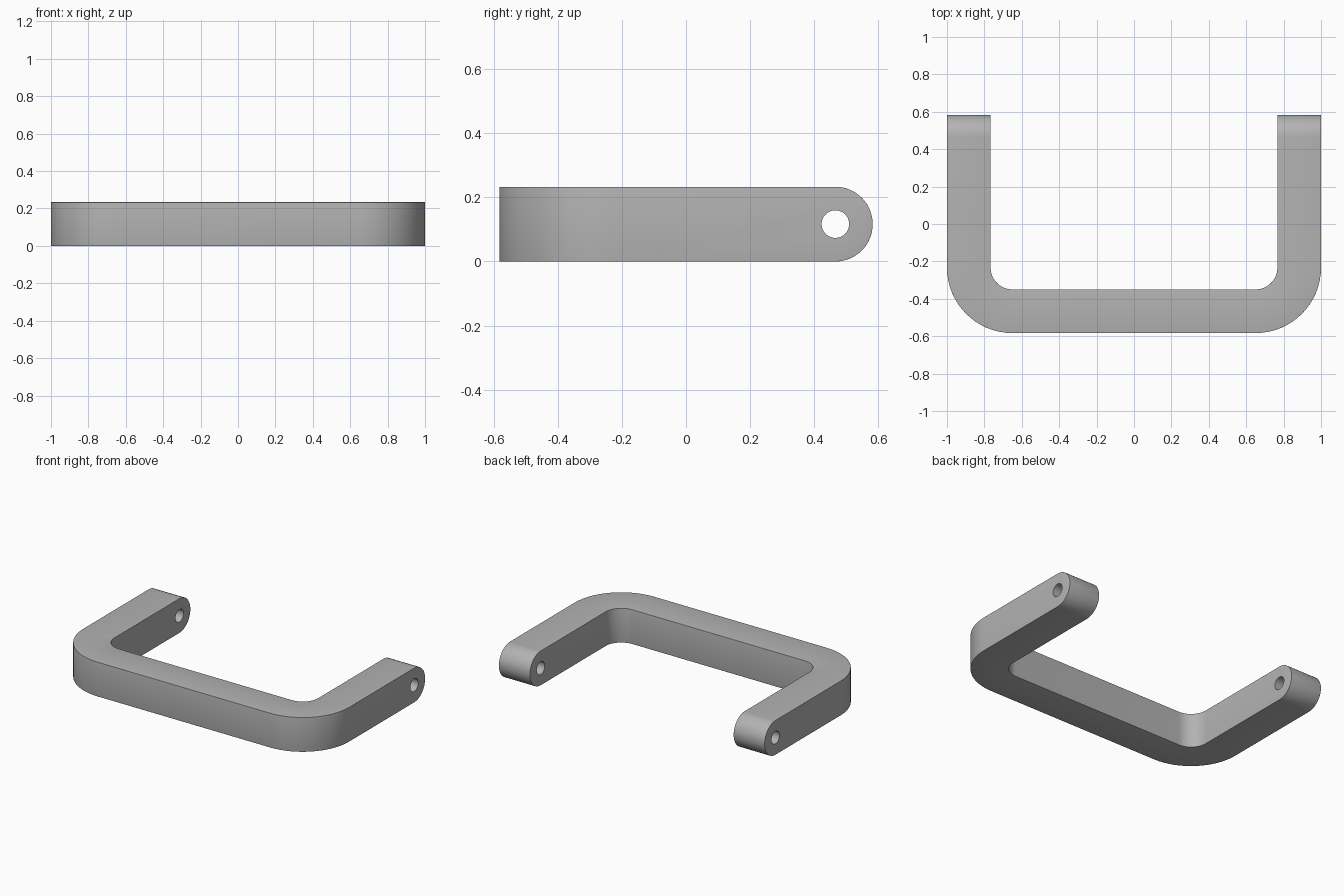
import bpy, bmesh, math

if "Cube" in bpy.data.objects:
    bpy.data.objects.remove(bpy.data.objects["Cube"], do_unlink=True)

W = 0.2333            # bar thickness and height
R = W / 2             # rounded arm end radius
BACK = 0.583          # tip of the arms
BEND_X, BEND_Y = 0.65, -0.233
INNER, OUTER = 0.1167, 0.35
PIVOT_Y = BACK - R

# One material
metal = bpy.data.materials.new("grey_metal")
metal.use_nodes = True
grey = (0.45, 0.45, 0.45, 1)
metal.diffuse_color = grey
metal.node_tree.nodes["Principled BSDF"].inputs["Base Color"].default_value = grey

# Stations of the left half: inner point, outer point, half height
half = []
for i in range(17):
    a = math.pi / 2 * (1 - i / 16)
    y = PIVOT_Y + R * math.sin(a)
    half.append(((1 - W, y), (1, y), R * math.cos(a)))
for i in range(17):
    a = -math.pi / 2 * i / 16
    c, s = math.cos(a), math.sin(a)
    half.append(((BEND_X + INNER * c, BEND_Y + INNER * s),
                 (BEND_X + OUTER * c, BEND_Y + OUTER * s), R))
mirrored = [((-p[0], p[1]), (-q[0], q[1]), h) for p, q, h in reversed(half)]

# Sweep the four-cornered section through the stations
bm = bmesh.new()
rings = []
for p, q, h in half + mirrored:
    rings.append([bm.verts.new((*xy, R + z))
                  for xy, z in ((p, -h), (q, -h), (q, h), (p, h))])
for a, b in zip(rings, rings[1:]):
    for k in range(4):
        n = (k + 1) % 4
        bm.faces.new((a[k], a[n], b[n], b[k]))
bmesh.ops.remove_doubles(bm, verts=bm.verts, dist=1e-4)
bmesh.ops.recalc_face_normals(bm, faces=bm.faces)
mesh = bpy.data.meshes.new("handle")
bm.to_mesh(mesh)
bm.free()
handle = bpy.data.objects.new("handle", mesh)
bpy.context.collection.objects.link(handle)
mesh.materials.append(metal)

# Softened edges
bevel = handle.modifiers.new("soft_edges", "BEVEL")
bevel.width = 0.014
bevel.segments = 4
bevel.limit_method = "ANGLE"
bevel.angle_limit = math.radians(40)

# Pivot holes through both arms
bpy.ops.mesh.primitive_cylinder_add(vertices=48, radius=0.043, depth=2.4,
                                    location=(0, PIVOT_Y, R),
                                    rotation=(0, math.pi / 2, 0))
cutter = bpy.context.object
cutter.name = "pivot_hole_cutter"
cutter.hide_render = True
cutter.data.materials.append(metal)
drill = handle.modifiers.new("pivot_holes", "BOOLEAN")
drill.operation = "DIFFERENCE"
drill.solver = "EXACT"
drill.object = cutter

# Apply the modifiers, drop the cutter and smooth the rounded faces
bpy.ops.object.select_all(action="DESELECT")
handle.select_set(True)
bpy.context.view_layer.objects.active = handle
for name in ("soft_edges", "pivot_holes"):
    bpy.ops.object.modifier_apply(modifier=name)
bpy.data.objects.remove(cutter, do_unlink=True)
bpy.ops.object.shade_smooth_by_angle(angle=math.radians(35))
